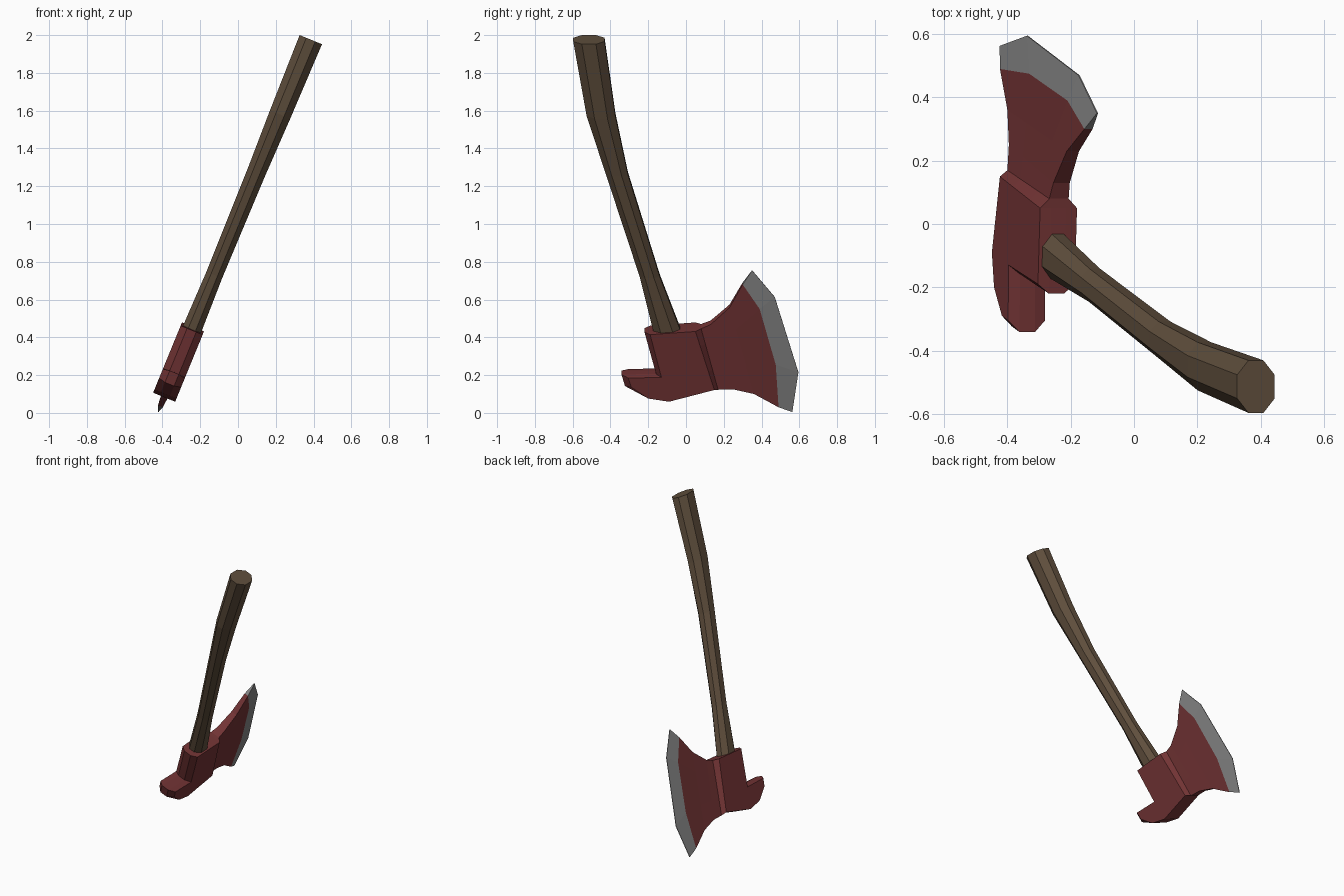
import bpy, bmesh, math
from mathutils import Vector

cube = bpy.data.objects.get("Cube")
if cube:
    bpy.data.objects.remove(cube, do_unlink=True)

LEAN = math.radians(22.3)   # whole axe leans sideways


def place(w, y, z):
    """Thickness, depth and height in the leaning plane to world position."""
    return Vector((-0.425 + z * math.tan(LEAN) + w * math.cos(LEAN),
                   y, z - w * math.sin(LEAN)))


def material(name, color):
    m = bpy.data.materials.new(name)
    m.use_nodes = True
    m.diffuse_color = (*color, 1)
    bsdf = m.node_tree.nodes["Principled BSDF"]
    bsdf.inputs["Base Color"].default_value = (*color, 1)
    bsdf.inputs["Roughness"].default_value = 0.7
    return m


red = material("red paint", (0.17, 0.034, 0.035))
wood = material("dark wood", (0.115, 0.077, 0.046))
steel = material("steel", (0.24, 0.24, 0.24))


def finish(bm, name, mats):
    bmesh.ops.recalc_face_normals(bm, faces=bm.faces)
    mesh = bpy.data.meshes.new(name)
    bm.to_mesh(mesh)
    bm.free()
    for m in mats:
        mesh.materials.append(m)
    ob = bpy.data.objects.new(name, mesh)
    bpy.context.collection.objects.link(ob)
    return ob


def loft(name, loops, mats):
    """Join closed loops of equal length and cap both ends."""
    bm = bmesh.new()
    rings = [[bm.verts.new(place(*p)) for p in loop] for loop in loops]
    for a, b in zip(rings, rings[1:]):
        for i in range(len(a)):
            j = (i + 1) % len(a)
            bm.faces.new((a[i], a[j], b[j], b[i]))
    bm.faces.new(rings[0])
    bm.faces.new(rings[-1])
    return finish(bm, name, mats)


# Handle: octagonal rings (height, centre y, half depth, half width)
rings = []
for z, yc, hy, hw in [(0.40, -0.088, 0.075, 0.052), (0.73, -0.193, 0.053, 0.045),
                      (1.27, -0.366, 0.058, 0.05), (1.58, -0.45, 0.076, 0.058),
                      (1.976, -0.514, 0.083, 0.064)]:
    octagon = [(1, .4), (.45, 1), (-.45, 1), (-1, .4),
               (-1, -.4), (-.45, -1), (.45, -1), (1, -.4)]
    rings.append([(b * hw, yc + a * hy, z) for a, b in octagon])
loft("handle", rings, [wood])

# Socket and rear spike: side outline, with a chamfered rear centre strip
side = [(0.05, 0.455), (-0.19, 0.438), (-0.13, 0.212), (-0.305, 0.208),
        (-0.29, 0.16), (-0.2, 0.1), (-0.09, 0.083), (0.15, 0.145)]
centre = list(side)
centre[1:5] = [(-0.22, 0.438), (-0.158, 0.215), (-0.342, 0.214), (-0.323, 0.152)]
loft("socket_and_spike",
     [[(w, y, z) for y, z in outline] for w, outline in
      [(-0.063, side), (-0.026, centre), (0.026, centre), (0.063, side)]], [red])


# Blade: columns from socket to cutting edge, each with four rows
def straight(top, bottom):
    return [Vector(top).lerp(Vector(bottom), t) for t in (0, 0.25, 0.68, 1)]


columns = [
    (0.063, straight((0.05, 0.455), (0.15, 0.145))),
    (0.033, straight((0.08, 0.458), (0.17, 0.135))),
    (0.028, straight((0.13, 0.478), (0.25, 0.135))),
    (0.021, straight((0.23, 0.565), (0.36, 0.108))),
    (0.014, [(0.30, 0.685), (0.39, 0.555), (0.475, 0.26), (0.49, 0.035)]),
    (0.002, [(0.35, 0.755), (0.47, 0.613), (0.595, 0.215), (0.563, 0.005)]),
]
bm = bmesh.new()
grid = {s: [[bm.verts.new(place(s * w, *p)) for p in col] for w, col in columns]
        for s in (1, -1)}
left, right = grid[1], grid[-1]
last = len(columns) - 1
for c in range(last):
    quads = [(g[c][r], g[c + 1][r], g[c + 1][r + 1], g[c][r + 1])
             for g in (left, right) for r in range(3)]
    quads += [(left[c][r], left[c + 1][r], right[c + 1][r], right[c][r])
              for r in (0, 3)]
    for q in quads:
        bm.faces.new(q).material_index = int(c == last - 1)
for c in (0, last):
    for r in range(3):
        f = bm.faces.new((left[c][r], left[c][r + 1], right[c][r + 1], right[c][r]))
        f.material_index = int(c == last)
finish(bm, "blade", [red, steel])
